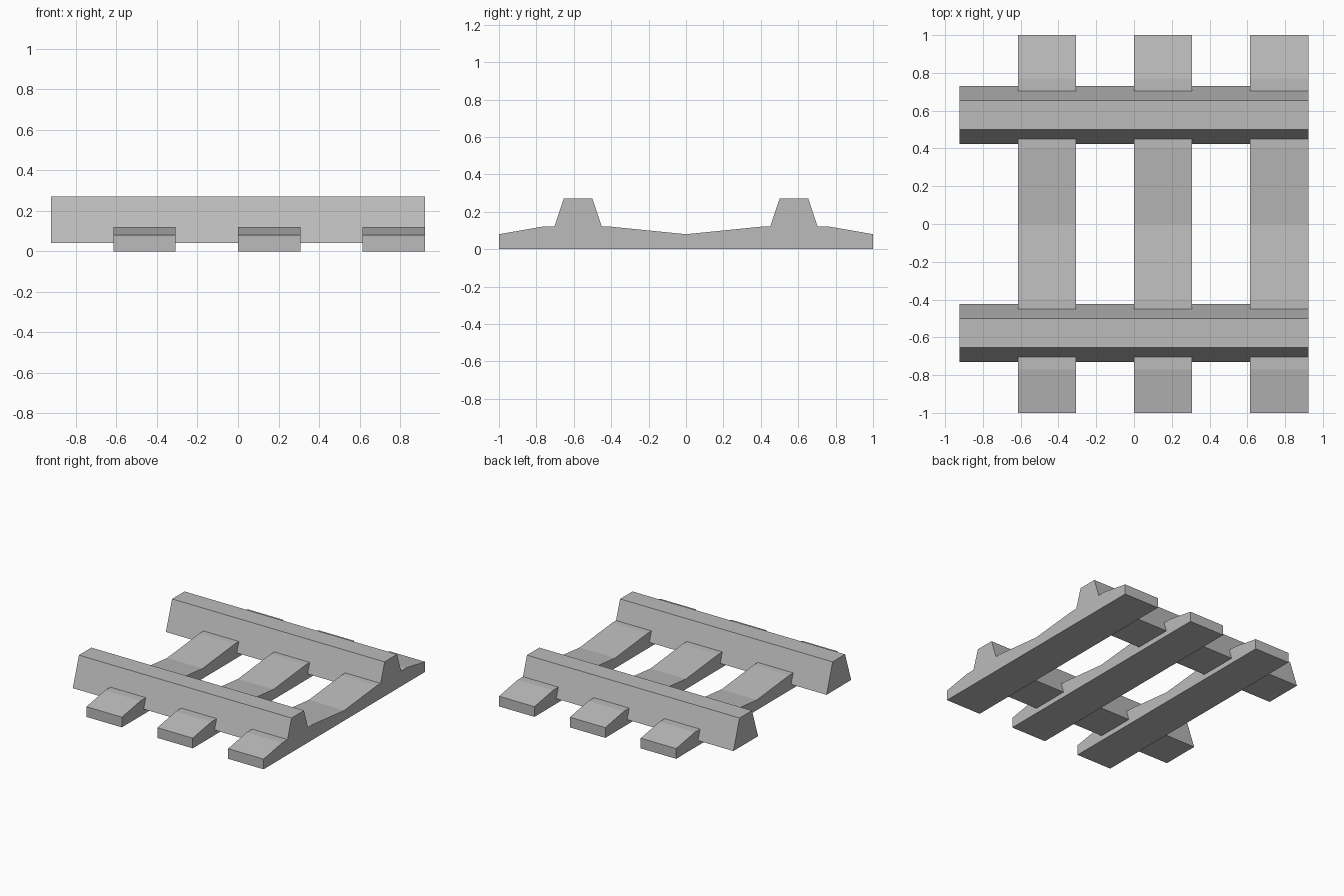
import bpy
import bmesh

if "Cube" in bpy.data.objects:
    bpy.data.objects.remove(bpy.data.objects["Cube"], do_unlink=True)

grey = bpy.data.materials.new("plain_grey")
grey.use_nodes = True
colour = (0.5, 0.5, 0.5, 1)
grey.diffuse_color = colour
grey.node_tree.nodes["Principled BSDF"].inputs["Base Color"].default_value = colour


def extrude_profile(name, profile, x_start, x_end):
    """Extrude a (y, z) outline along x into a closed solid."""
    bm = bmesh.new()
    face = bm.faces.new([bm.verts.new((x_start, y, z)) for y, z in profile])
    result = bmesh.ops.extrude_face_region(bm, geom=[face])
    moved = [v for v in result["geom"] if isinstance(v, bmesh.types.BMVert)]
    bmesh.ops.translate(bm, verts=moved, vec=(x_end - x_start, 0, 0))
    bmesh.ops.recalc_face_normals(bm, faces=bm.faces)
    mesh = bpy.data.meshes.new(name)
    bm.to_mesh(mesh)
    bm.free()
    mesh.materials.append(grey)
    obj = bpy.data.objects.new(name, mesh)
    bpy.context.collection.objects.link(obj)
    return obj


# Sleepers: flat base, raised pads under the rails, dipping in the middle
half_top = [(1, 0.08), (0.77, 0.12), (0.40, 0.12)]
sleeper = ([(-1, 0), (1, 0)] + half_top + [(0, 0.08)]
           + [(-y, z) for y, z in reversed(half_top)])
WIDTH = 0.3075
for label, start in (("right", -2 * WIDTH), ("middle", 0), ("left", 2 * WIDTH)):
    extrude_profile(label + "_sleeper", sleeper, start, start + WIDTH)

# Rails: tapered bars sunk into the sleepers
for label, centre in (("front", -0.577), ("back", 0.577)):
    rail = [(centre + y, z) for y, z in
            ((-0.153, 0.04), (0.153, 0.04), (0.077, 0.27), (-0.077, 0.27))]
    extrude_profile(label + "_rail", rail, -3 * WIDTH, 3 * WIDTH)
